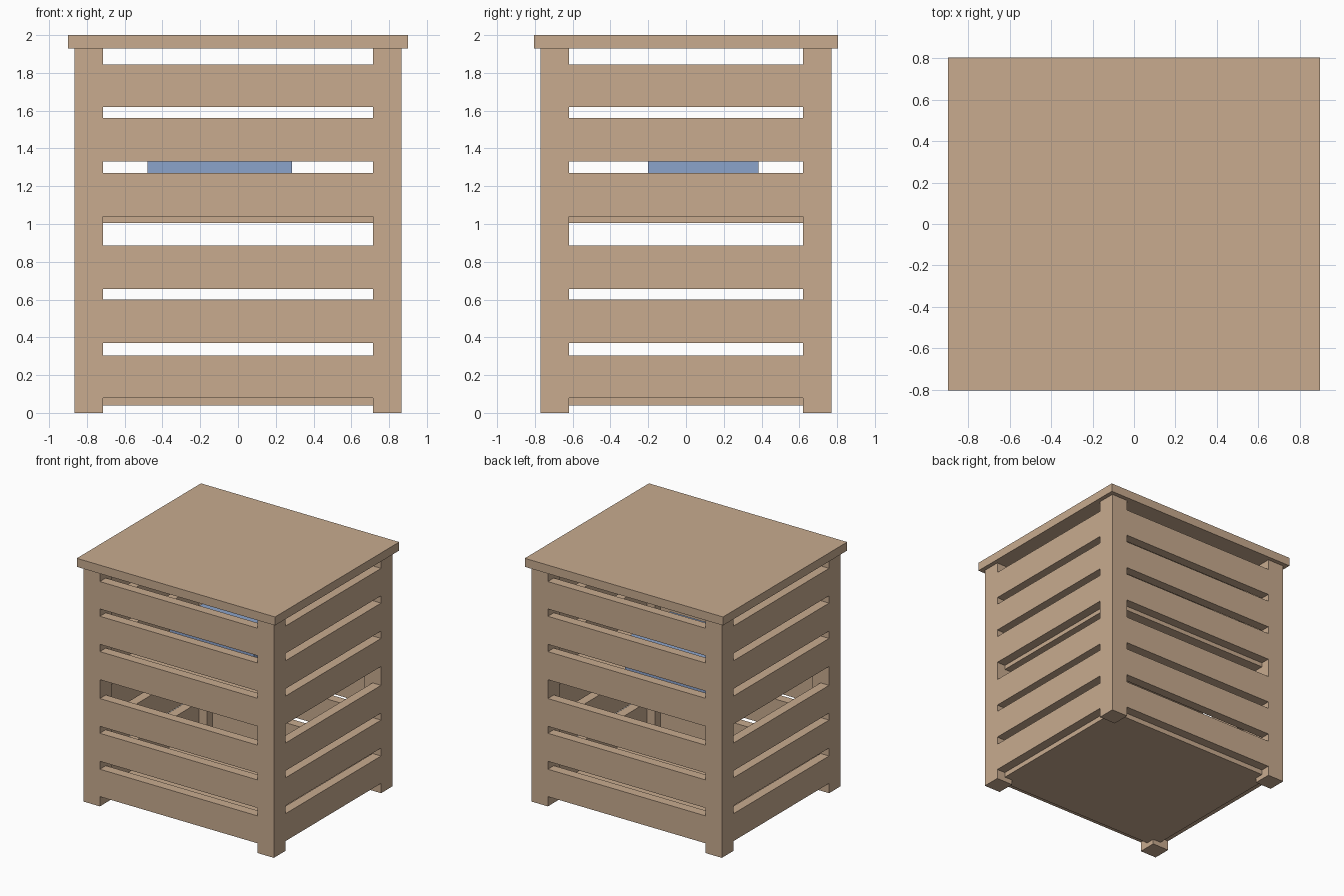
import bpy
import bmesh

if "Cube" in bpy.data.objects:
    bpy.data.objects.remove(bpy.data.objects["Cube"])


def material(name, rgb):
    m = bpy.data.materials.new(name)
    m.diffuse_color = (*rgb, 1.0)
    m.use_nodes = True
    m.node_tree.nodes["Principled BSDF"].inputs["Base Color"].default_value = m.diffuse_color
    return m


wood = material("light_wood", (0.578, 0.407, 0.275))
blue = material("soft_blue", (0.258, 0.366, 0.597))


def box(name, x, y, z, mat):
    """Box from (min, max) ranges on each axis."""
    mesh = bpy.data.meshes.new(name)
    bm = bmesh.new()
    bmesh.ops.create_cube(bm, size=1.0)
    for v in bm.verts:
        for i, (lo, hi) in enumerate((x, y, z)):
            v.co[i] = lo if v.co[i] < 0 else hi
    bm.to_mesh(mesh)
    bm.free()
    mesh.materials.append(mat)
    ob = bpy.data.objects.new(name, mesh)
    bpy.context.collection.objects.link(ob)
    return ob


def side(s, a, b):
    """Range a..b on the positive or negative side of an axis."""
    return (a, b) if s > 0 else (-b, -a)


X, Y = 0.865, 0.77        # outer half sizes of the frame
POST, SLAT = 0.15, 0.077  # post width and slat thickness

# Corner posts
for sx in (-1, 1):
    for sy in (-1, 1):
        box("corner_post", side(sx, X - POST, X), side(sy, Y - POST, Y), (0, 1.93), wood)

# Slats on all four sides, flush with the posts
levels = [(0.08, 0.305), (0.37, 0.6), (0.657, 0.885),
          (1.04, 1.27), (1.33, 1.56), (1.62, 1.845)]
for z in levels:
    for s in (-1, 1):
        box("front_back_slat", (-X + POST, X - POST), side(s, Y - SLAT, Y), z, wood)
        box("side_slat", side(s, X - SLAT, X), (-Y + POST, Y - POST), z, wood)

# Floor and middle shelf, fitted inside the slats
ix, iy = X - SLAT, Y - SLAT
box("floor_board", (-ix, ix), (-iy, iy), (0.04, 0.08), wood)
box("middle_shelf", (-ix, ix), (-iy, iy), (1.005, 1.04), wood)

# Overhanging lid
box("lid", (-0.9, 0.9), (-0.805, 0.805), (1.93, 2.0), wood)

# Blue box standing on the middle shelf
box("stored_box", (-0.48, 0.285), (-0.2, 0.385), (1.04, 1.345), blue)
